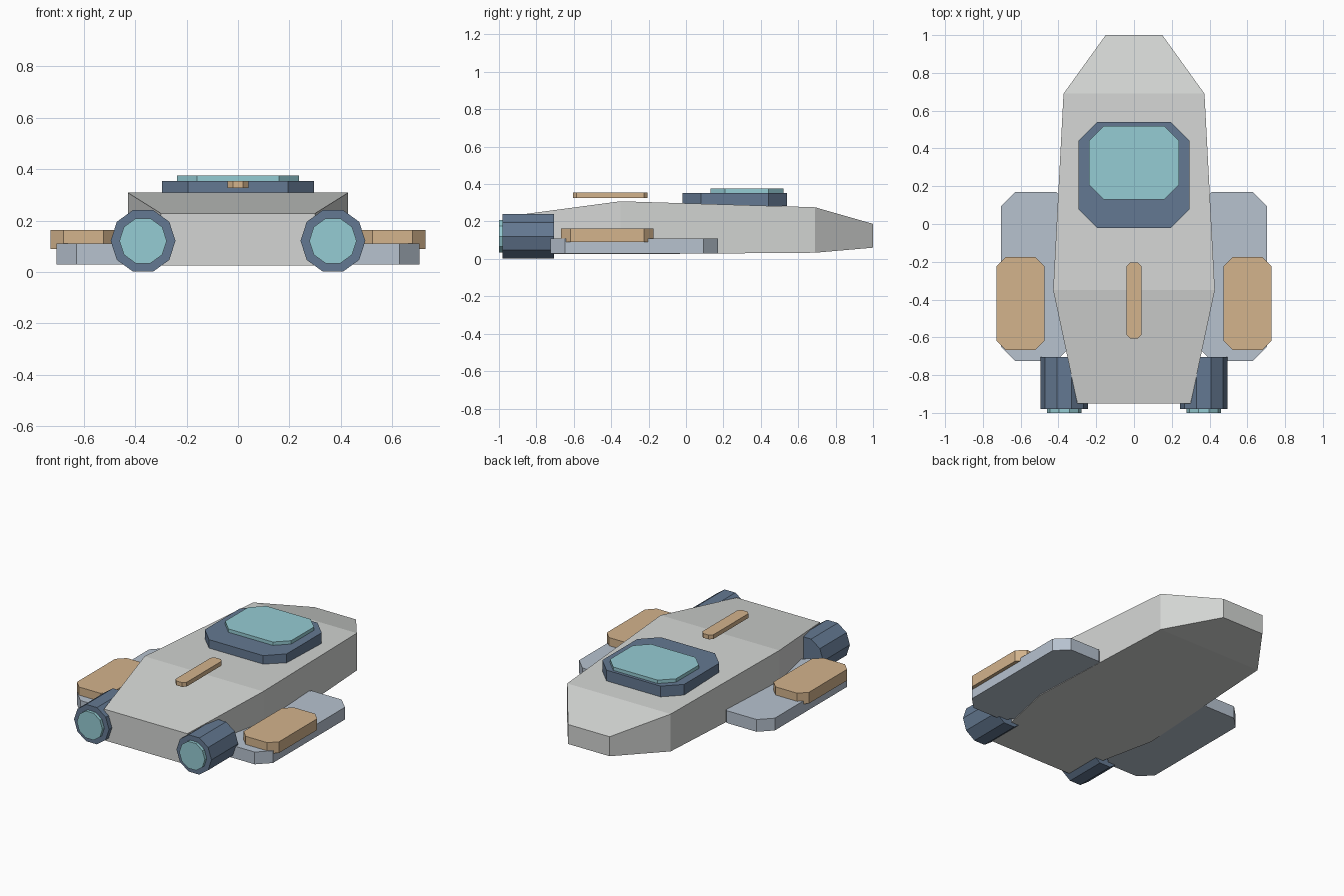
import bpy, bmesh, math
from mathutils import Matrix

if "Cube" in bpy.data.objects:
    bpy.data.objects.remove(bpy.data.objects["Cube"], do_unlink=True)


def material(name, rgb):
    linear = [((c / 255 + 0.055) / 1.055) ** 2.4 for c in rgb] + [1]
    mat = bpy.data.materials.new(name)
    mat.use_nodes = True
    mat.diffuse_color = linear
    mat.node_tree.nodes["Principled BSDF"].inputs["Base Color"].default_value = linear
    return mat


hull_grey = material("hull grey", (211, 213, 211))
slate = material("slate blue", (100, 121, 146))
pale_blue = material("pale blue grey", (183, 194, 207))
tan = material("tan", (211, 179, 140))
aqua = material("aqua glass", (149, 204, 211))


def finish(name, bm, mat):
    bmesh.ops.recalc_face_normals(bm, faces=bm.faces)
    mesh = bpy.data.meshes.new(name)
    bm.to_mesh(mesh)
    bm.free()
    mesh.materials.append(mat)
    obj = bpy.data.objects.new(name, mesh)
    bpy.context.collection.objects.link(obj)
    return obj


def plate(name, mat, x, y, z, cut):
    """Flat slab with chamfered corners; x, y and z are (low, high)."""
    (x0, x1), (y0, y1), (z0, z1) = x, y, z
    outline = [(x0 + cut, y0), (x1 - cut, y0), (x1, y0 + cut), (x1, y1 - cut),
               (x1 - cut, y1), (x0 + cut, y1), (x0, y1 - cut), (x0, y0 + cut)]
    bm = bmesh.new()
    base = bm.faces.new([bm.verts.new((px, py, z0)) for px, py in outline])
    top = bmesh.ops.extrude_face_region(bm, geom=[base], use_keep_orig=True)["geom"]
    bmesh.ops.translate(bm, vec=(0, 0, z1 - z0),
                        verts=[v for v in top if isinstance(v, bmesh.types.BMVert)])
    return finish(name, bm, mat)


def drum(name, mat, x, z, radius, y0, y1):
    """Ten-sided cylinder lying along y."""
    bm = bmesh.new()
    place = Matrix.Translation((x, (y0 + y1) / 2, z)) @ Matrix.Rotation(math.pi / 2, 4, 'X')
    bmesh.ops.create_cone(bm, cap_ends=True, segments=10, radius1=radius,
                          radius2=radius, depth=y1 - y0)
    # turn so a corner points sideways, leaving flats at top and bottom
    corner = max(bm.verts, key=lambda v: v.co.x).co
    turn = Matrix.Rotation(-math.atan2(corner.y, corner.x), 4, 'Z')
    bmesh.ops.transform(bm, matrix=place @ turn, verts=bm.verts)
    return finish(name, bm, mat)


# Hull: rectangular sections as (y, half width, bottom, top)
sections = [(-0.95, 0.30, 0.025, 0.228), (-0.35, 0.428, 0.025, 0.308),
            (0.69, 0.373, 0.033, 0.276), (1.0, 0.15, 0.06, 0.187)]
bm = bmesh.new()
rings = [[bm.verts.new(p) for p in ((-w, y, lo), (w, y, lo), (w, y, hi), (-w, y, hi))]
         for y, w, lo, hi in sections]
for a, b in zip(rings, rings[1:]):
    for i in range(4):
        j = (i + 1) % 4
        bm.faces.new((a[i], a[j], b[j], b[i]))
bm.faces.new(rings[0])
bm.faces.new(rings[-1])
finish("hull", bm, hull_grey)

# Cockpit and spine on top of the hull
plate("cockpit_base", slate, (-0.295, 0.295), (-0.02, 0.54), (0.283, 0.353), 0.1)
plate("canopy", aqua, (-0.238, 0.238), (0.13, 0.52), (0.345, 0.375), 0.078)
plate("spine_bar", tan, (-0.04, 0.04), (-0.605, -0.205), (0.326, 0.354), 0.02)

# Wings, pods and engines on both sides
for side, s in (("left", 1), ("right", -1)):
    def span(a, b):
        return tuple(sorted((a * s, b * s)))
    plate(side + "_wing", pale_blue, span(0.335, 0.705), (-0.725, 0.17), (0.03, 0.11), 0.077)
    plate(side + "_wing_pod", tan, span(0.473, 0.728), (-0.668, -0.175), (0.09, 0.163), 0.05)
    drum(side + "_engine", slate, 0.369 * s, 0.121, 0.126, -0.98, -0.705)
    drum(side + "_engine_glow", aqua, 0.369 * s, 0.121, 0.092, -1.0, -0.97)
